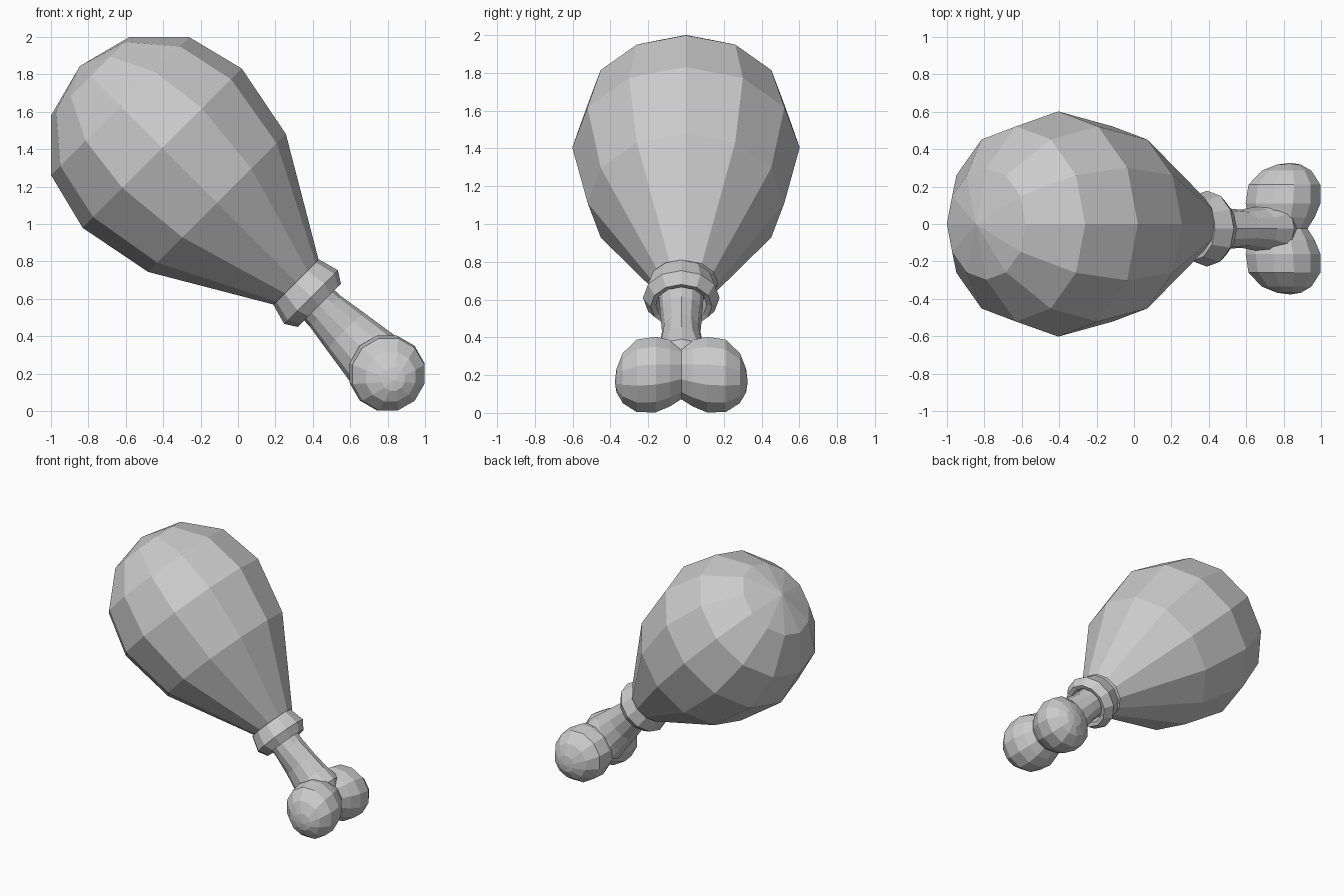
import bpy, bmesh, math
from mathutils import Vector

cube = bpy.data.objects.get("Cube")
if cube:
    bpy.data.objects.remove(cube)

SIDES = 12
AXIS = Vector((1, 0, -1)).normalized()    # from meat towards bone end
ACROSS = Vector((1, 0, 1)).normalized()
SIDE = Vector((0, 1, 0))
ORIGIN = Vector((0.5, 0, 0.5))            # point on the tilted centre line
BONE_SHIFT = -0.025                       # bone and collar sit slightly off centre

grey = bpy.data.materials.new("plain_grey")
grey.use_nodes = True
GREY = (0.6, 0.6, 0.6, 1)
grey.diffuse_color = GREY
grey.node_tree.nodes["Principled BSDF"].inputs["Base Color"].default_value = GREY


def loft(name, rings, u, v, shift=0, cap=True):
    """Skin rings of (centre, radius along u, radius along v)."""
    bm = bmesh.new()
    loops = []
    for centre, ru, rv in rings:
        loop = []
        for i in range(SIDES):
            a = math.tau * i / SIDES
            loop.append(bm.verts.new(centre + u * ru * math.cos(a) + v * rv * math.sin(a)))
        loops.append(loop)
    for lo, hi in zip(loops, loops[1:]):
        for i in range(SIDES):
            j = (i + 1) % SIDES
            bm.faces.new((lo[i], lo[j], hi[j], hi[i]))
    if cap:
        bm.faces.new(loops[0])
        bm.faces.new(loops[-1])
    bmesh.ops.remove_doubles(bm, verts=bm.verts, dist=0.0005)
    bmesh.ops.recalc_face_normals(bm, faces=bm.faces)
    mesh = bpy.data.meshes.new(name)
    bm.to_mesh(mesh)
    bm.free()
    mesh.materials.append(grey)
    ob = bpy.data.objects.new(name, mesh)
    ob.location.y = shift
    bpy.context.collection.objects.link(ob)
    return ob


def along(s):
    return ORIGIN + AXIS * s


# Meat: a ball stretched towards the collar
meat = [(-1.902, 0), (-1.824, 0.298), (-1.598, 0.522), (-1.28, 0.602),
        (-0.866, 0.521), (-0.265, 0.168), (-0.2, 0)]
loft("meat", [(along(s), r, r) for s, r in meat], ACROSS, SIDE)

# Collar with a recessed end around the bone
collar = [(-0.267, 0.172), (-0.155, 0.203), (-0.092, 0.163), (-0.1, 0.135), (-0.17, 0.125)]
loft("collar", [(along(s), r, r) for s, r in collar], ACROSS, SIDE, BONE_SHIFT)

# Bone shaft flaring into the knuckles
shaft = [(-0.2, 0.112, 0.12), (-0.05, 0.116, 0.112), (0.1, 0.14, 0.102),
         (0.22, 0.158, 0.118), (0.33, 0.175, 0.17), (0.42, 0.12, 0.12)]
loft("bone_shaft", [(along(s), rt, ry) for s, rt, ry in shaft], ACROSS, SIDE, BONE_SHIFT)

# Pair of rounded knuckles, mirrored and joined at the crease
knuckle = [(0, 0.40, 0.15), (0.06, 0.41, 0.182), (0.135, 0.42, 0.207), (0.235, 0.43, 0.199),
           (0.31, 0.447, 0.137), (0.343, 0.465, 0.065), (0.352, 0.475, 0)]
ob = loft("bone_knuckles", [(along(s) + SIDE * y, r, r) for y, s, r in knuckle],
          ACROSS, AXIS, BONE_SHIFT, cap=False)
mirror = ob.modifiers.new("mirror", "MIRROR")
mirror.use_axis = (False, True, False)
